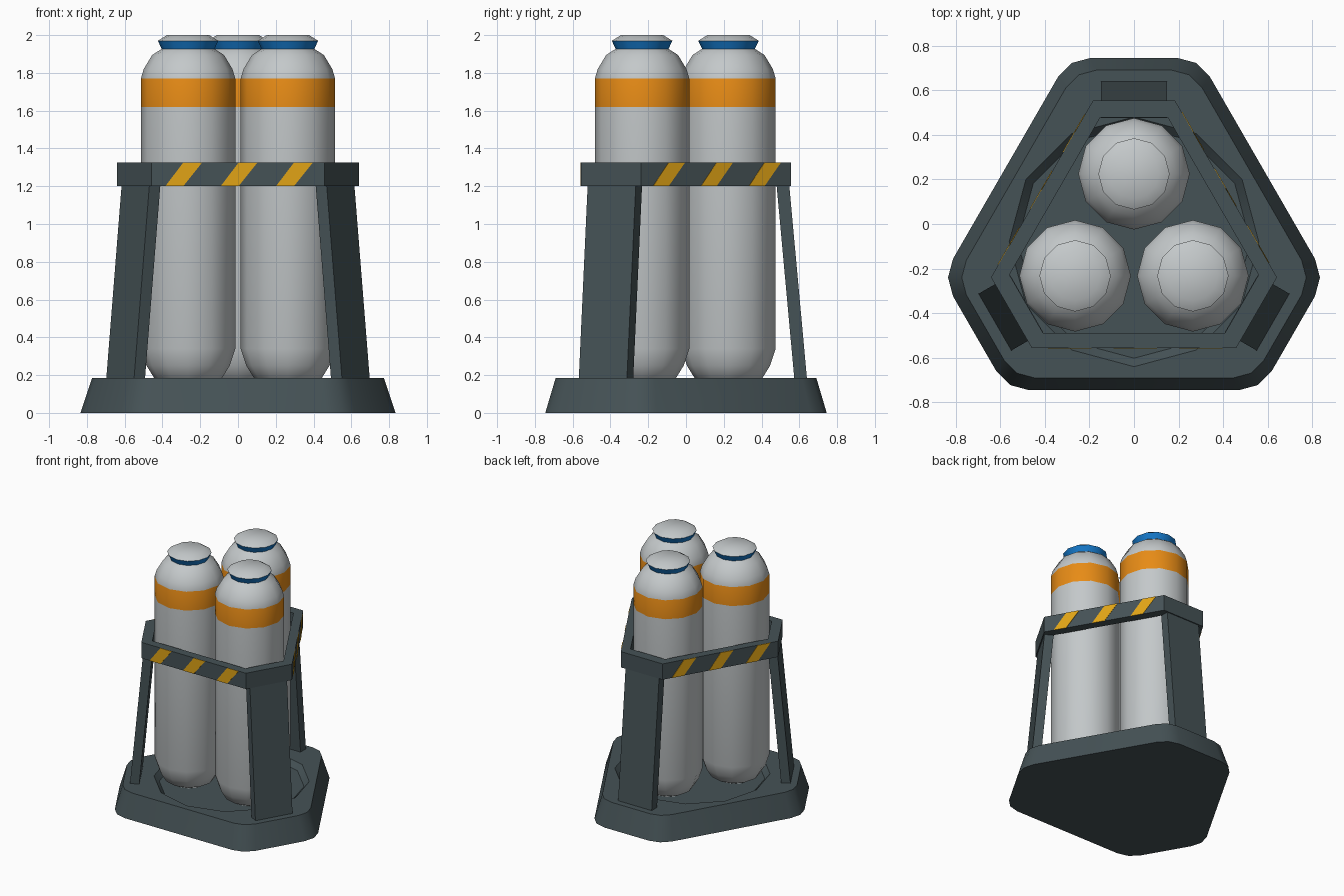
import bpy, bmesh, math
from mathutils import Vector, Matrix

if "Cube" in bpy.data.objects:
    bpy.data.objects.remove(bpy.data.objects["Cube"])

CY = -0.08  # axis of the three-fold symmetry lies slightly off the bounding-box centre


def material(name, rgb):
    m = bpy.data.materials.new(name)
    m.diffuse_color = (*rgb, 1)
    m.use_nodes = True
    m.node_tree.nodes["Principled BSDF"].inputs["Base Color"].default_value = m.diffuse_color
    return m


SLATE = material("dark slate", (0.06, 0.085, 0.093))
GREY = material("light grey", (0.55, 0.58, 0.59))
ORANGE = material("orange", (0.80, 0.26, 0.008))
YELLOW = material("hazard yellow", (0.75, 0.37, 0.008))
BLUE = material("blue", (0.008, 0.20, 0.62))


def finish(bm, name, mats, smooth=None):
    bmesh.ops.recalc_face_normals(bm, faces=bm.faces)
    me = bpy.data.meshes.new(name)
    bm.to_mesh(me)
    bm.free()
    for m in mats:
        me.materials.append(m)
    ob = bpy.data.objects.new(name, me)
    bpy.context.collection.objects.link(ob)
    if smooth:
        bpy.ops.object.select_all(action='DESELECT')
        ob.select_set(True)
        bpy.context.view_layer.objects.active = ob
        bpy.ops.object.shade_smooth_by_angle(angle=math.radians(smooth))
    return ob


def polar(r, deg):
    a = math.radians(deg)
    return Vector((r * math.cos(a), r * math.sin(a)))


def hexagon(d_short, d_long, cut=0):
    """Triangle with clipped corners; cut > 0 rounds every corner in two steps."""
    h = (d_long - d_short / 2) / math.cos(math.radians(30))
    corners = []
    for k in range(3):
        a = 90 + 120 * k
        corners += [polar(d_short, a) + polar(h, a - 90),
                    polar(d_short, a) + polar(h, a + 90)]
    if not cut:
        return corners
    out = []
    for i, p in enumerate(corners):
        u = (corners[i - 1] - p).normalized()
        v = (corners[(i + 1) % 6] - p).normalized()
        out += [p + u * cut, p + (u + v).normalized() * 0.268 * cut, p + v * cut]
    return out


def ring(bm, pts, z):
    return [bm.verts.new((p.x, p.y + CY, z)) for p in pts]


def skin(bm, a, b):
    n = len(a)
    return [bm.faces.new((a[i], a[(i + 1) % n], b[(i + 1) % n], b[i])) for i in range(n)]


# Base: sloped clipped-triangle plinth with a shallow round recess
bm = bmesh.new()
low = ring(bm, hexagon(0.825, 0.665, 0.097), 0)
top = ring(bm, hexagon(0.77, 0.61, 0.09), 0.185)
circle = lambda r: [polar(r, 30 * i) for i in range(12)]
rim = ring(bm, circle(0.56), 0.185)
floor = ring(bm, circle(0.522), 0.145)
bm.faces.new(low)
skin(bm, low, top)
skin(bm, rim, floor)
bm.faces.new(floor)
loops = [bm.edges.get((l[i - 1], l[i])) for l in (top, rim) for i in range(len(l))]
bmesh.ops.triangle_fill(bm, use_beauty=True, use_dissolve=False, edges=loops)
finish(bm, "base", [SLATE], 35)

# Collar: hexagonal band around the tanks
bm = bmesh.new()
outer, inner = hexagon(0.635, 0.476), hexagon(0.558, 0.41)
rings = [ring(bm, p, z) for p, z in
         ((outer, 1.2), (outer, 1.325), (inner, 1.325), (inner, 1.2))]
for i in range(4):
    skin(bm, rings[i], rings[(i + 1) % 4])
finish(bm, "collar", [SLATE])

# Tank profile (radius, height) from bottom to top; colour chosen by height
PROFILE = [(0.11, 0.147), (0.18, 0.185), (0.22, 0.25), (0.25, 0.34), (0.25, 1.62),
           (0.25, 1.77), (0.235, 1.82), (0.19, 1.895), (0.14, 1.927), (0.16, 1.97),
           (0.112, 2.0)]


def tank_colour(z):
    if 1.62 < z < 1.77:
        return 1
    return 2 if 1.927 < z < 1.97 else 0


for k in range(3):
    a = 90 + 120 * k
    spin = Matrix.Translation((0, CY, 0)) @ Matrix.Rotation(math.radians(a - 90), 4, 'Z')

    # Tank
    bm = bmesh.new()
    c = polar(0.305, a)
    rings = [ring(bm, [c + polar(r, 30 * i) for i in range(12)], z) for r, z in PROFILE]
    for lo, hi in zip(rings, rings[1:]):
        for f in skin(bm, lo, hi):
            f.material_index = tank_colour(f.calc_center_median().z)
    bm.faces.new(rings[0])
    bm.faces.new(rings[-1])
    finish(bm, f"tank_{k + 1}", [GREY, ORANGE, BLUE], 40)

    # Leaning flat leg under each short side of the collar
    bm = bmesh.new()
    ends = [[bm.verts.new(spin @ Vector((x, y, z)))
             for x, y in ((-0.147, d), (0.147, d), (0.147, d - 0.067), (-0.147, d - 0.067))]
            for z, d in ((0.175, 0.721), (1.25, 0.6225))]
    skin(bm, *ends)
    for e in ends:
        bm.faces.new(e)
    finish(bm, f"leg_{k + 1}", [SLATE])

    # Slanted hazard stripes on each long side of the collar
    bm = bmesh.new()
    turn = Matrix.Translation((0, CY, 0)) @ Matrix.Rotation(math.radians(120 * k), 4, 'Z')
    for x in (-0.29, 0.003, 0.296):
        ends = [[bm.verts.new(turn @ Vector((x + dx, y, z)))
                 for dx, z in ((-0.095, 1.2), (0.0, 1.2), (0.1, 1.325), (0.0, 1.325))]
                for y in (-0.475, -0.479)]
        skin(bm, *ends)
        for e in ends:
            bm.faces.new(e)
    finish(bm, f"hazard_stripes_{k + 1}", [YELLOW])
